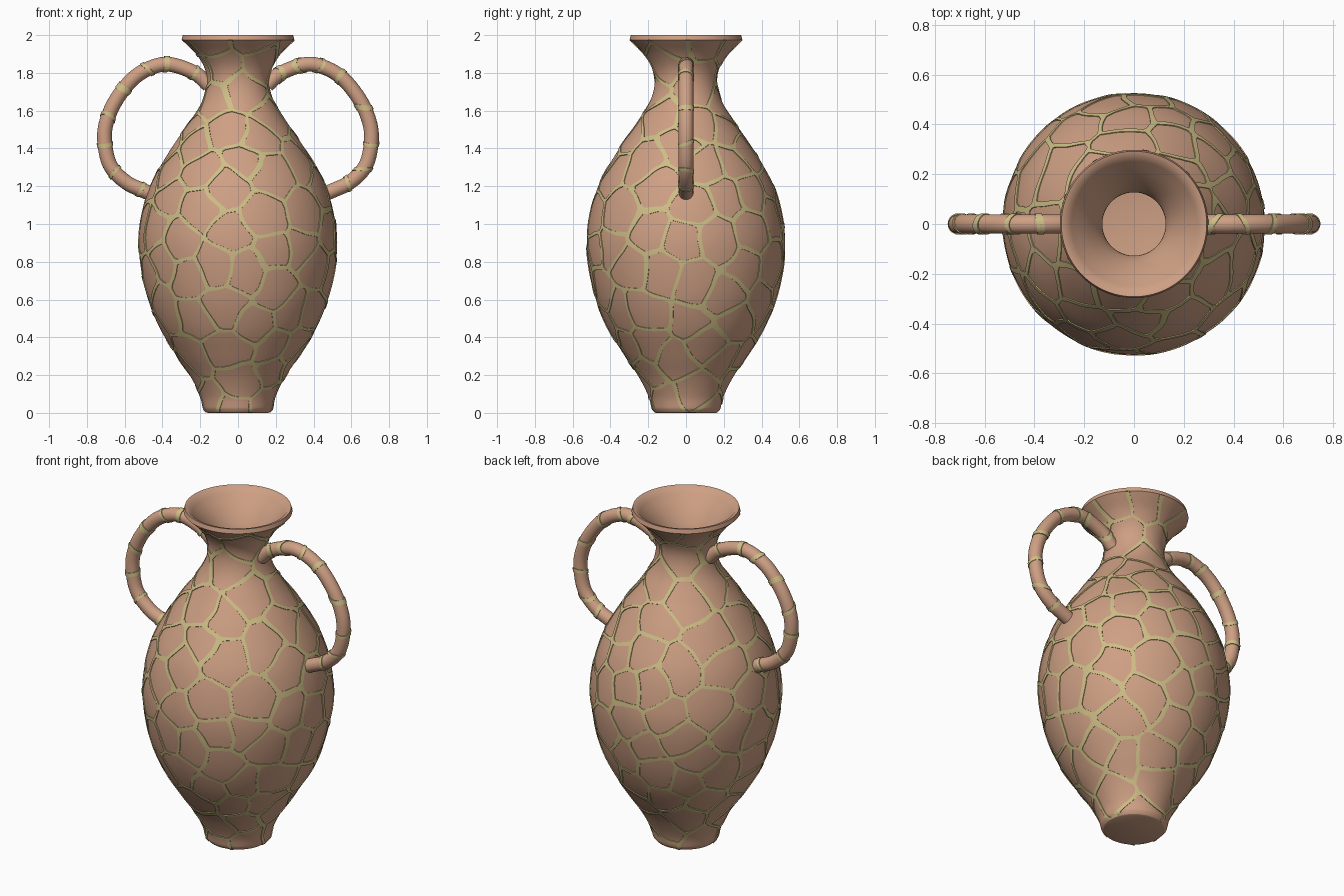
import bpy, bmesh, math, random
from mathutils import Vector, noise, kdtree

if "Cube" in bpy.data.objects:
    bpy.data.objects.remove(bpy.data.objects["Cube"])

random.seed(7)


def material(name, rgb):
    m = bpy.data.materials.new(name)
    m.diffuse_color = (*rgb, 1)
    m.use_nodes = True
    m.node_tree.nodes["Principled BSDF"].inputs["Base Color"].default_value = m.diffuse_color
    return m


CLAY = material("clay", (0.62, 0.35, 0.23))
GOLD = material("gold_seam", (0.62, 0.52, 0.24))


def spline(pts, n):
    """Smooth curve through the control points, n steps per span."""
    p = [Vector(q) for q in pts]
    p = [2 * p[0] - p[1]] + p + [2 * p[-1] - p[-2]]
    out = []
    for i in range(1, len(p) - 2):
        a, b, c, d = p[i - 1:i + 3]
        for k in range(n):
            t = k / n
            out.append(0.5 * (2 * b + (c - a) * t + (2 * a - 5 * b + 4 * c - d) * t * t
                              + (3 * b - a - 3 * c + d) * t ** 3))
    return out + [p[-2]]


def skin(rings):
    """Join rings of points with quads."""
    bm = bmesh.new()
    rows = [[bm.verts.new(q) for q in r] for r in rings]
    n = len(rows[0])
    for a, b in zip(rows, rows[1:]):
        for j in range(n):
            k = (j + 1) % n
            bm.faces.new((a[j], a[k], b[k], b[j]))
    bmesh.ops.remove_doubles(bm, verts=bm.verts, dist=1e-5)
    return bm


def lathe(profile, n):
    return skin([[(r * math.cos(2 * math.pi * j / n), r * math.sin(2 * math.pi * j / n), z)
                  for j in range(n)] for r, z in profile])


def tube(path, radius, n):
    rings = []
    for i, p in enumerate(path):
        t = (path[min(i + 1, len(path) - 1)] - path[max(i - 1, 0)]).normalized()
        side = Vector((0, 1, 0))
        up = side.cross(t)
        rings.append([p + radius * (side * math.cos(2 * math.pi * j / n) + up * math.sin(2 * math.pi * j / n))
                      for j in range(n)])
    bm = skin(rings)
    bmesh.ops.holes_fill(bm, edges=[e for e in bm.edges if e.is_boundary])
    bmesh.ops.recalc_face_normals(bm, faces=bm.faces)
    return bm


def finish(bm, name):
    me = bpy.data.meshes.new(name)
    bm.to_mesh(me)
    bm.free()
    ob = bpy.data.objects.new(name, me)
    bpy.context.collection.objects.link(ob)
    me.materials.append(CLAY)
    me.materials.append(GOLD)
    bpy.ops.object.select_all(action='DESELECT')
    ob.select_set(True)
    bpy.context.view_layer.objects.active = ob
    bpy.ops.object.shade_smooth_by_angle(angle=math.radians(35))


def warp(p):
    return p + noise.noise_vector(p * 6) * 0.035


def border(p, a, b):
    return ((p - b).length_squared - (p - a).length_squared) / (2 * (a - b).length)


def split_edges(bm, cuts):
    """Insert a vertex on each listed edge and join them across the faces."""
    new = []
    for e, v, t in cuts:
        new.append(bmesh.utils.edge_split(e, v, min(max(t, 0.06), 0.94))[1])
    bmesh.ops.connect_verts(bm, verts=new)
    bmesh.ops.triangulate(bm, faces=[f for f in bm.faces if len(f.verts) > 3])


def add_seams(bm, spacing):
    """Cut raised gold seams along the borders of random cells."""
    bmesh.ops.triangulate(bm, faces=bm.faces)
    spots = [v.co.copy() for v in bm.verts]
    random.shuffle(spots)
    seeds = []
    for p in spots:
        if all((p - q).length_squared > spacing ** 2 for q in seeds):
            seeds.append(p)
    tree = kdtree.KDTree(len(seeds))
    for i, s in enumerate(seeds):
        tree.insert(s, i)
    tree.balance()

    # split along the cell borders
    pos = {v: warp(v.co) for v in bm.verts}
    cell = {v: tree.find(q)[1] for v, q in pos.items()}
    cuts = []
    for e in bm.edges:
        a, b = e.verts
        if cell[a] != cell[b]:
            sa, sb = seeds[cell[a]], seeds[cell[b]]
            da, db = border(pos[a], sa, sb), border(pos[b], sa, sb)
            cuts.append((e, a, da / (da - db) if da != db else 0.5))
    split_edges(bm, cuts)

    # split along the two sides of each seam
    def field(co):
        q = warp(co)
        (a, _, _), (b, _, _) = tree.find_n(q, 2)
        return border(q, a, b) - 0.0105 - 0.004 * noise.noise(co * 5)

    val = {v: field(v.co) for v in bm.verts}
    cuts = []
    for e in bm.edges:
        a, b = e.verts
        if (val[a] < 0) != (val[b] < 0):
            cuts.append((e, a, val[a] / (val[a] - val[b])))
    split_edges(bm, cuts)
    gold = [f for f in bm.faces if min((val.get(v, 0) for v in f.verts)) < 0]
    for f in gold:
        f.material_index = 1
    bm.normal_update()
    bmesh.ops.inset_region(bm, faces=gold, thickness=0, depth=0.004)


# outer wall of the vase
wall = spline([(0.182, 0.02), (0.20, 0.09), (0.25, 0.19), (0.33, 0.31), (0.42, 0.46), (0.485, 0.63),
               (0.522, 0.83), (0.517, 1.0), (0.465, 1.2), (0.36, 1.39), (0.25, 1.55), (0.19, 1.65),
               (0.166, 1.74), (0.175, 1.82), (0.222, 1.90), (0.298, 1.975)], 7)
body = lathe([(0.168, 0.004)] + [tuple(p) for p in wall], 150)
add_seams(body, 0.165)
finish(body, "vase_body")

# underside of the foot
finish(lathe([(0, 0), (0.16, 0), (0.168, 0.004)], 150), "foot_base")

# rim and hollow inside
inner = spline([(0.272, 1.995), (0.19, 1.9), (0.137, 1.81), (0.128, 1.74), (0.15, 1.65), (0.21, 1.55),
                (0.32, 1.39), (0.425, 1.2), (0.477, 1.0), (0.482, 0.83), (0.445, 0.63), (0.38, 0.46),
                (0.29, 0.31), (0.21, 0.19), (0.15, 0.08)], 4)
finish(lathe([(0.298, 1.975), (0.292, 2.0)] + [tuple(p) for p in inner] + [(0, 0.06)], 96), "rim_and_lining")

# loop handles on both sides
loop = [(0.155, 1.735), (0.23, 1.80), (0.36, 1.845), (0.46, 1.828), (0.555, 1.77), (0.64, 1.665),
        (0.69, 1.56), (0.707, 1.46), (0.69, 1.345), (0.65, 1.272), (0.58, 1.213), (0.52, 1.185), (0.45, 1.155)]
for side, name in ((1, "right_handle"), (-1, "left_handle")):
    handle = tube(spline([(side * x, 0, z) for x, z in loop], 6), 0.039, 20)
    add_seams(handle, 0.13)
    finish(handle, name)
